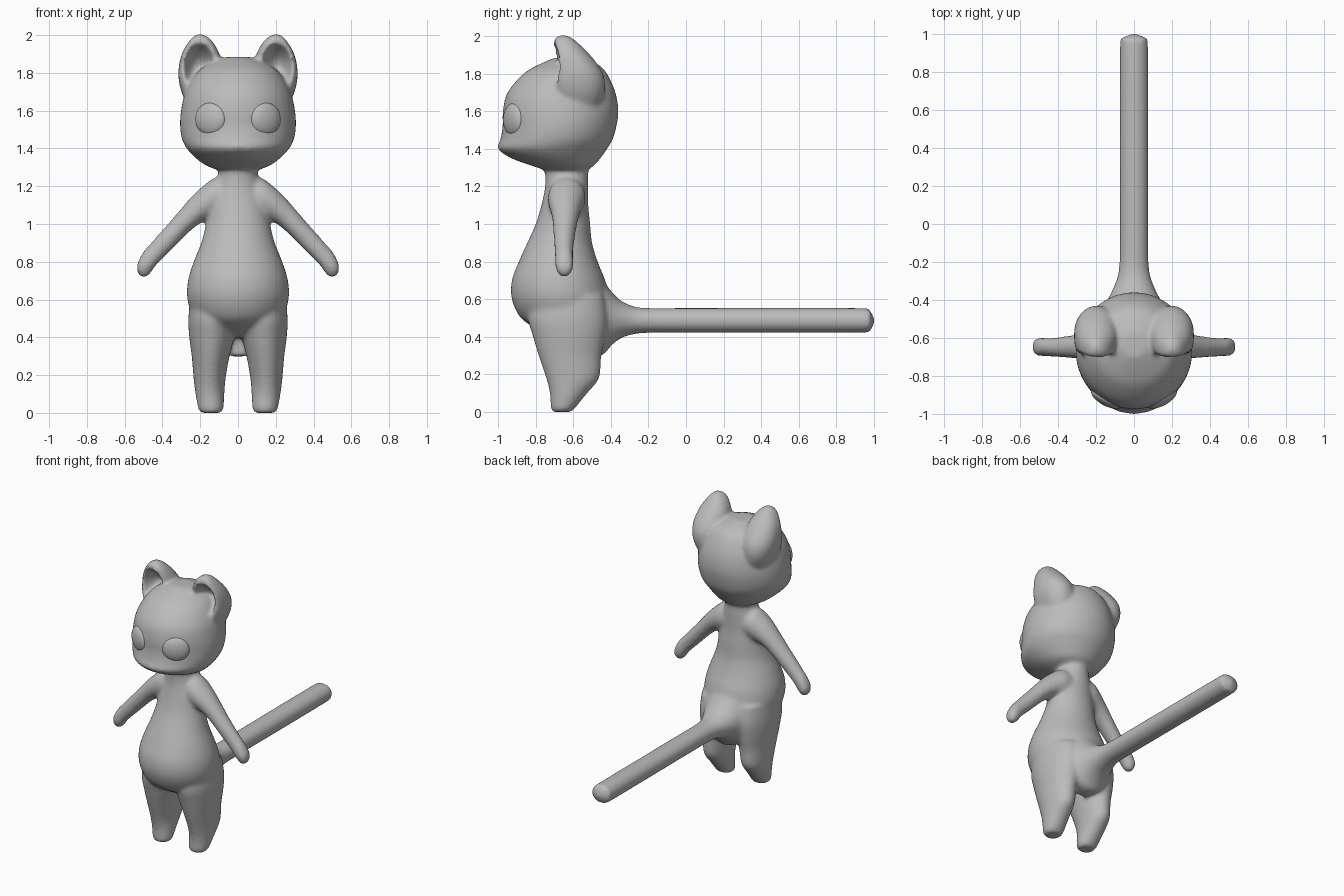
import bpy, bmesh
from math import sin, cos, pi, copysign
from mathutils import Matrix, Vector

if "Cube" in bpy.data.objects:
    bpy.data.objects.remove(bpy.data.objects["Cube"])

SEGMENTS, STEPS = 48, 6
AXES = {"x": (1, 2, 0), "y": (0, 2, 1), "z": (0, 1, 2)}

clay = bpy.data.materials.new("clay_grey")
clay.use_nodes = True
GREY = (0.5, 0.5, 0.5, 1)
clay.diffuse_color = GREY
clay.node_tree.nodes["Principled BSDF"].inputs["Base Color"].default_value = GREY


def spline(rows):
    """Smoothly interpolate the rows of a loft."""
    pts = [rows[0], *rows, rows[-1]]
    out = []
    for a, b, c, d in zip(pts, pts[1:], pts[2:], pts[3:]):
        for s in range(STEPS):
            t = s / STEPS
            out.append([q + t / 2 * (r - p + t * (2 * p - 5 * q + 4 * r - w + t * (3 * (q - r) + w - p)))
                        for p, q, r, w in zip(a, b, c, d)])
    return out + [rows[-1]]


def loft(bm, axis, rows, side=1, flat_front=False, shape=None):
    """Oval sections along an axis; a row is position, then min and max on the other two axes."""
    ia, ib, ic = AXES[axis]
    rings = []
    for t, a0, a1, b0, b1 in spline(rows):
        ring = []
        for k in range(SEGMENTS):
            ca, sa = cos(2 * pi * k / SEGMENTS), sin(2 * pi * k / SEGMENTS)
            if flat_front and sa < 0:
                ca, sa = (copysign(abs(v) ** 0.6, v) for v in (ca, sa))
            co = Vector()
            co[ia] = (a0 + a1) / 2 + (a1 - a0) / 2 * ca
            co[ib] = (b0 + b1) / 2 + (b1 - b0) / 2 * sa
            co[ic] = t
            if shape:
                shape(co)
            co.x *= side
            ring.append(bm.verts.new(co))
        rings.append(ring)
    faces = [bm.faces.new(rings[0]), bm.faces.new(rings[-1])]
    for lo, hi in zip(rings, rings[1:]):
        for k in range(SEGMENTS):
            n = (k + 1) % SEGMENTS
            faces.append(bm.faces.new((lo[k], lo[n], hi[n], hi[k])))
    bmesh.ops.recalc_face_normals(bm, faces=faces)


def even(rows):
    """Rows that are symmetric about the middle: position, half width, min, max."""
    return [(t, -w, w, b0, b1) for t, w, b0, b1 in rows]


def finish(name, bm):
    mesh = bpy.data.meshes.new(name)
    bm.to_mesh(mesh)
    bm.free()
    mesh.materials.append(clay)
    mesh.shade_smooth()
    obj = bpy.data.objects.new(name, mesh)
    bpy.context.collection.objects.link(obj)
    return obj


def press_ear(co):
    """Hollow the front of the ear."""
    d = ((co.x - 0.205) / 0.085) ** 2 + ((co.z - 1.83) / 0.13) ** 2
    if co.y < -0.6 and d < 1:
        co.y += 0.13 * (1 - d)


bm = bmesh.new()

# Torso with a round belly
loft(bm, "z", even([
    (.40, .07, -.72, -.5), (.44, .15, -.79, -.45), (.5, .23, -.88, -.42), (.6, .268, -.927, -.41),
    (.7, .265, -.927, -.43), (.8, .235, -.89, -.47), (.9, .195, -.845, -.5), (1, .17, -.8, -.51),
    (1.1, .155, -.77, -.52), (1.2, .125, -.75, -.52), (1.28, .1, -.75, -.52), (1.34, .1, -.75, -.52)]))

# Head with a short pointed muzzle
loft(bm, "z", even([
    (1.28, .09, -.73, -.54), (1.31, .17, -.82, -.49), (1.35, .225, -.93, -.455), (1.4, .272, -1, -.42),
    (1.45, .297, -.988, -.39), (1.52, .307, -.976, -.37), (1.6, .302, -.975, -.36), (1.7, .278, -.95, -.375),
    (1.8, .22, -.865, -.42), (1.85, .15, -.78, -.47), (1.885, .06, -.7, -.57)]))

# Straight tail with a flared root
loft(bm, "y", even([
    (-.55, .17, .3, .72), (-.45, .165, .3, .7), (-.4, .14, .35, .645), (-.35, .115, .39, .595),
    (-.28, .088, .413, .562), (-.2, .077, .42, .553), (0, .075, .42, .553), (.9, .075, .42, .553),
    (.96, .068, .425, .545), (.99, .045, .445, .525), (1.002, .01, .475, .495)]))

for side in (1, -1):
    # Arms
    loft(bm, "x", [
        (.03, -.72, -.54, 1.05, 1.24), (.12, -.735, -.535, 1.03, 1.245), (.18, -.73, -.55, 1.015, 1.205),
        (.25, -.715, -.57, .965, 1.14), (.35, -.705, -.59, .865, 1.025), (.43, -.7, -.6, .785, .935),
        (.47, -.697, -.6, .73, .89), (.5, -.695, -.6, .715, .855), (.525, -.685, -.61, .73, .81),
        (.536, -.665, -.63, .755, .78)], side)
    # Legs with heels sloping forward
    loft(bm, "z", [
        (0, .09, .195, -.71, -.61), (.02, .077, .21, -.72, -.59), (.1, .072, .225, -.725, -.525),
        (.18, .066, .235, -.745, -.462), (.3, .045, .245, -.785, -.45), (.4, .02, .258, -.815, -.43),
        (.5, .01, .263, -.84, -.42), (.62, .03, .25, -.82, -.44)], side)
    # Hollow ears
    loft(bm, "z", [
        (1.6, .14, .25, -.64, -.48), (1.68, .1, .292, -.69, -.44), (1.75, .085, .312, -.705, -.43),
        (1.82, .08, .315, -.705, -.45), (1.9, .098, .298, -.705, -.51), (1.96, .13, .265, -.705, -.57),
        (1.99, .16, .24, -.695, -.605), (2.005, .185, .215, -.67, -.64)], side, True, press_ear)

# Fuse the parts into one smooth skin
body = finish("cat_body", bm)
remesh = body.modifiers.new("fuse", "REMESH")
remesh.mode = "VOXEL"
remesh.voxel_size = 0.011
remesh.use_smooth_shade = True
relax = body.modifiers.new("relax", "SMOOTH")
relax.factor = 0.5
relax.iterations = 14

# Shallow domed eyes following the face
for side, name in ((1, "left_eye"), (-1, "right_eye")):
    bm = bmesh.new()
    place = (Matrix.Translation((side * 0.145, -0.918, 1.555))
             @ Matrix.Rotation(side * 0.5, 4, "Z") @ Matrix.Diagonal((0.09, 0.04, 0.088, 1)))
    bmesh.ops.create_uvsphere(bm, u_segments=40, v_segments=24, radius=1, matrix=place)
    finish(name, bm)
